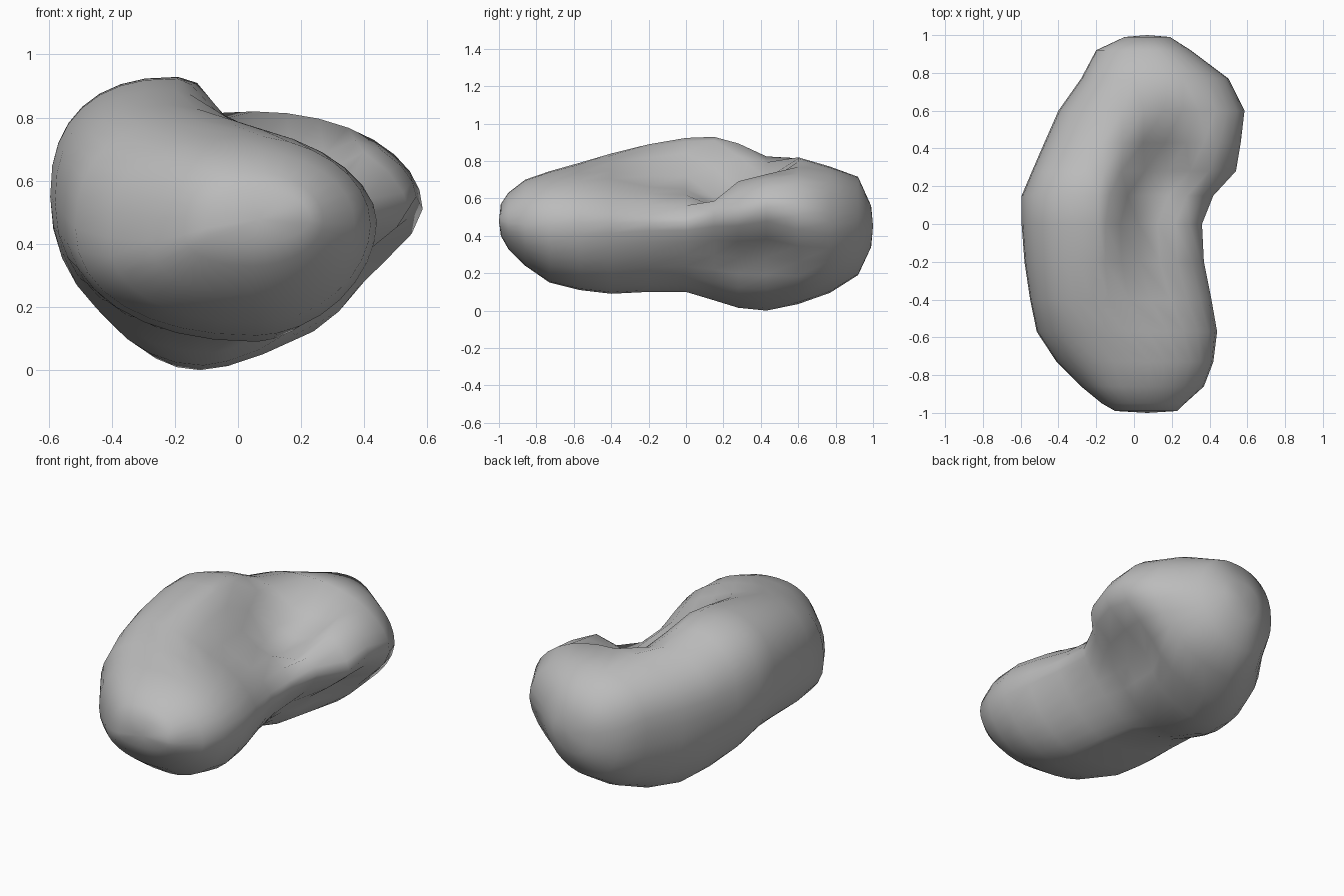
import bpy, bmesh
from math import cos, sin, exp, tau

cube = bpy.data.objects.get("Cube")
if cube:
    bpy.data.objects.remove(cube, do_unlink=True)

SIDES = 32

# Cross-sections along the length:
# y, left (x, z), right (x, z), top (x, z), bottom (x, z)
sections = [
    (-.99, -.10, .45, .23, .48, .05, .57, .05, .40),
    (-.95, -.17, .43, .27, .47, .03, .63, .05, .33),
    (-.86, -.28, .41, .37, .46, 0, .70, .05, .24),
    (-.73, -.41, .42, .42, .46, 0, .745, .06, .15),
    (-.57, -.515, .45, .44, .47, -.13, .79, .06, .11),
    (-.40, -.55, .49, .41, .47, -.22, .84, .06, .09),
    (-.20, -.58, .53, .37, .47, -.20, .89, .03, .10),
    (0, -.595, .55, .36, .47, -.19, .925, -.02, .10),
    (.15, -.595, .55, .42, .50, -.19, .93, -.08, .055),
    (.28, -.54, .53, .54, .51, -.16, .895, -.11, .015),
    (.43, -.475, .50, .565, .55, -.06, .83, -.12, 0),
    (.60, -.40, .49, .585, .51, .05, .82, -.10, .035),
    (.77, -.28, .47, .50, .47, .10, .77, -.03, .095),
    (.92, -.20, .45, .30, .47, .08, .715, .02, .19),
    (.99, -.05, .45, .19, .46, .07, .56, .05, .34),
]


def bump(value, centre, width, order=2):
    return exp(-abs((value - centre) / width) ** order)


def dent(x, y):
    """Depth of the hollow and the valley in the upper surface."""
    pit = .2 * bump(x, .14, .19, 4) * bump(y, .27, .19, 4)
    valley = .1 * bump(x, .07, .13) * bump(y, -.05, .27)
    return pit + valley


def fullness(y, right, upper):
    """Exponent of a quarter arc: low is flat, high is boxy."""
    if right and upper:
        return 2.1 - .87 * bump(y, -.06, .43)
    if right:
        return 1.9 - .4 * bump(y, .05, .5, 4)
    return 2.4 if upper else 2.2 - .15 * bump(y, .3, .4)


def section_point(section, angle):
    """Point on a rounded outline made of four quarter arcs."""
    y, lx, lz, rx, rz, tx, tz, bx, bz = section
    c, s = cos(angle), sin(angle)
    right, upper = c >= 0, s >= 0
    side_x, side_z = (rx, rz) if right else (lx, lz)
    pole_x, pole_z = (tx, tz) if upper else (bx, bz)
    power = fullness(y, right, upper)
    x = pole_x + (side_x - pole_x) * abs(c) ** (2 / power)
    z = side_z + (pole_z - side_z) * abs(s) ** (2 / power)
    if upper:
        z -= dent(x, y) * min(1, s * 2)
    elif right:
        # Undercut below the back lobe
        x -= .15 * bump(y, .4, .25) * bump(z, .28, .13)
    return x, y, z


# Rock body: loft the sections and close both ends
bm = bmesh.new()
rings = [[bm.verts.new(section_point(sec, tau * i / SIDES)) for i in range(SIDES)]
         for sec in sections]
for a, b in zip(rings, rings[1:]):
    for i in range(SIDES):
        j = (i + 1) % SIDES
        bm.faces.new((a[i], a[j], b[j], b[i]))
for ring, end in ((rings[0], -1), (rings[-1], 1)):
    tip = bm.verts.new((.07, end, sum(v.co.z for v in ring) / SIDES))
    for i in range(SIDES):
        bm.faces.new((ring[i], ring[(i + 1) % SIDES], tip))
bmesh.ops.recalc_face_normals(bm, faces=bm.faces)

mesh = bpy.data.meshes.new("rock_body")
bm.to_mesh(mesh)
bm.free()
mesh.shade_smooth()

# Plain grey stone
stone = bpy.data.materials.new("grey_stone")
stone.use_nodes = True
grey = (.5, .5, .5, 1)
stone.diffuse_color = grey
stone.node_tree.nodes["Principled BSDF"].inputs["Base Color"].default_value = grey
mesh.materials.append(stone)

rock = bpy.data.objects.new("rock_body", mesh)
bpy.context.collection.objects.link(rock)
